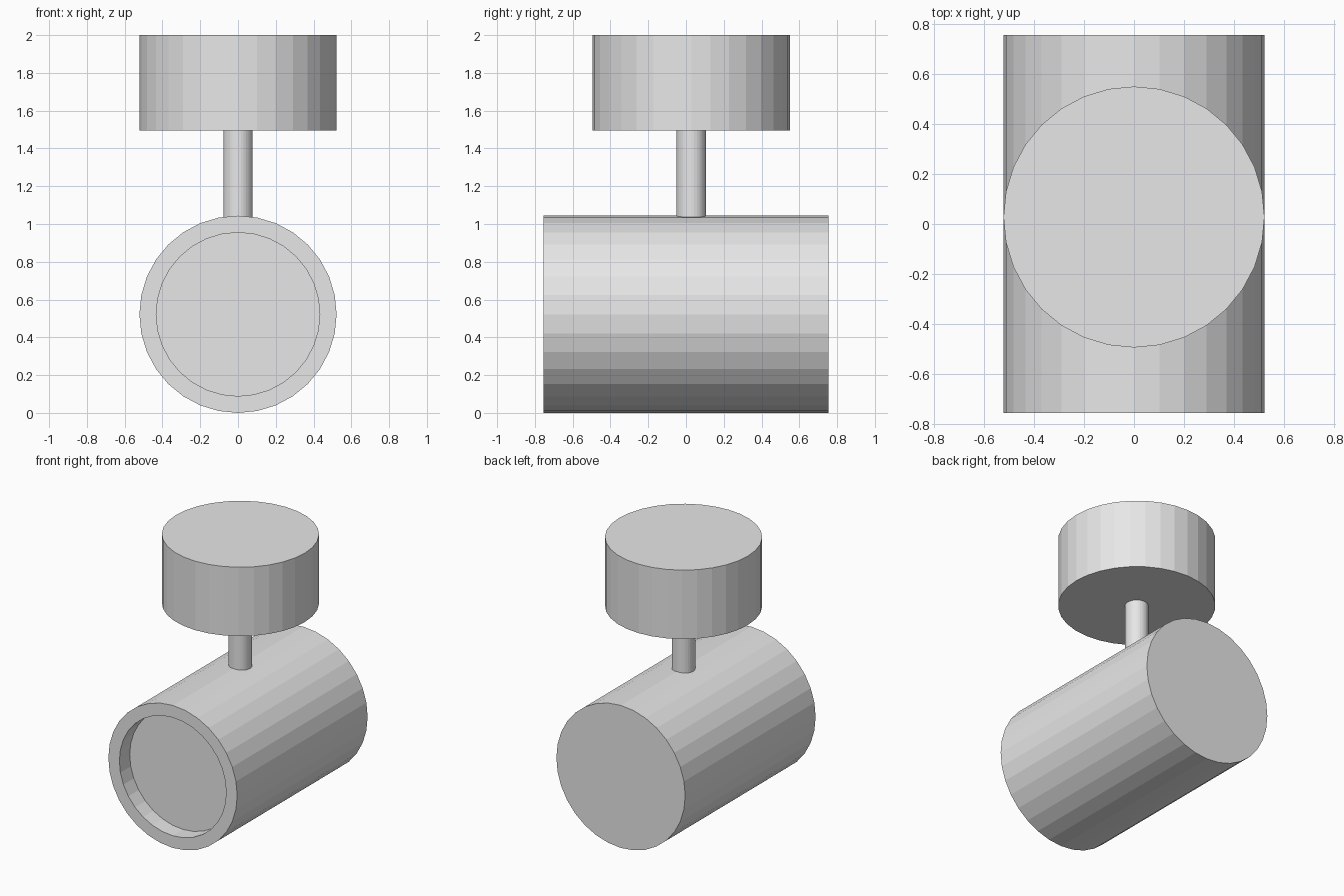
import bpy
import bmesh
from math import cos, sin, tau

cube = bpy.data.objects.get("Cube")
if cube:
    bpy.data.objects.remove(cube, do_unlink=True)

SIDES = 32
RADIUS = 0.522
MOUNT_Y = 0.028

grey = bpy.data.materials.new("light grey")
grey.use_nodes = True
colour = (0.8, 0.8, 0.8, 1)
grey.diffuse_color = colour
grey.node_tree.nodes["Principled BSDF"].inputs["Base Color"].default_value = colour


def turned(name, profile, place):
    """Closed flat-sided solid from (radius, position) rings, capped at both ends."""
    bm = bmesh.new()
    angles = [tau * i / SIDES for i in range(SIDES)]
    rings = [[bm.verts.new(place(r * cos(a), r * sin(a), t)) for a in angles]
             for r, t in profile]
    for lower, upper in zip(rings, rings[1:]):
        for i in range(SIDES):
            j = (i + 1) % SIDES
            bm.faces.new((lower[i], lower[j], upper[j], upper[i]))
    bm.faces.new(rings[0])
    bm.faces.new(rings[-1])
    bmesh.ops.recalc_face_normals(bm, faces=bm.faces)
    mesh = bpy.data.meshes.new(name)
    bm.to_mesh(mesh)
    bm.free()
    mesh.materials.append(grey)
    obj = bpy.data.objects.new(name, mesh)
    bpy.context.collection.objects.link(obj)
    return obj


def upright(u, v, t):
    return (u, MOUNT_Y + v, t)


def lying(u, v, t):
    return (u, t, RADIUS + v)


# Lamp barrel with a recessed front lens
turned("lamp_barrel",
       [(RADIUS, 0.755), (RADIUS, -0.755), (0.433, -0.755), (0.433, -0.635)], lying)

# Stem joining the barrel to the ceiling mount
turned("stem", [(0.078, 1.0), (0.078, 1.495)], upright)

# Ceiling mount
turned("ceiling_mount", [(RADIUS, 1.495), (RADIUS, 2.0)], upright)
